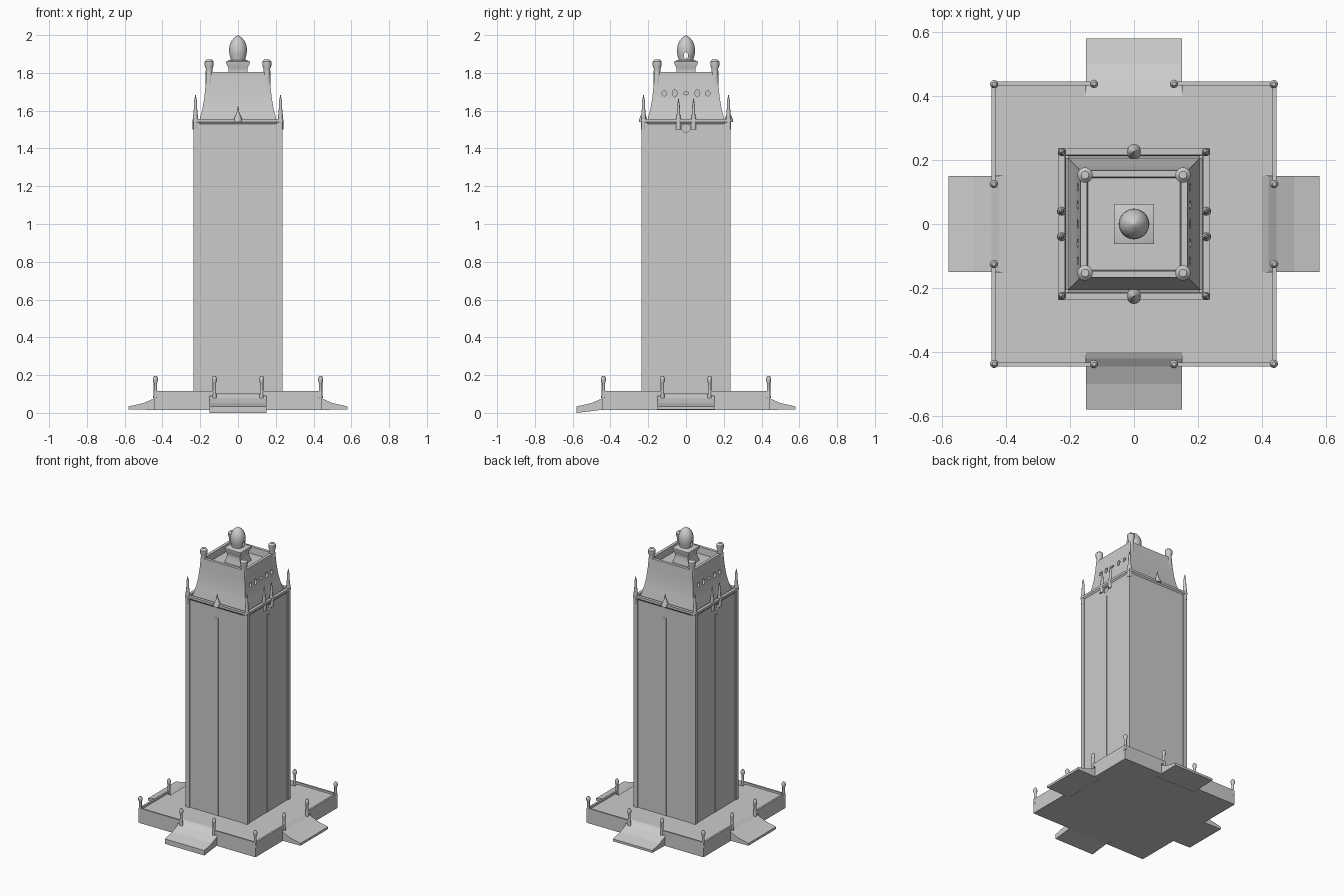
import bpy, bmesh, math
from mathutils import Matrix

if "Cube" in bpy.data.objects:
    bpy.data.objects.remove(bpy.data.objects["Cube"])


def make(name, bm, smooth=False):
    bmesh.ops.recalc_face_normals(bm, faces=bm.faces)
    me = bpy.data.meshes.new(name)
    bm.to_mesh(me)
    bm.free()
    ob = bpy.data.objects.new(name, me)
    bpy.context.collection.objects.link(ob)
    if smooth:
        bpy.ops.object.select_all(action='DESELECT')
        ob.select_set(True)
        bpy.context.view_layer.objects.active = ob
        bpy.ops.object.shade_smooth_by_angle(angle=math.radians(40))
    return ob


def loft(bm, rings):
    """Skin closed rings of points and cap both ends."""
    vs = [[bm.verts.new(p) for p in r] for r in rings]
    n = len(vs[0])
    for a, b in zip(vs, vs[1:]):
        for i in range(n):
            bm.faces.new((a[i], a[(i + 1) % n], b[(i + 1) % n], b[i]))
    bm.faces.new(vs[0])
    bm.faces.new(vs[-1])


def square(name, profile, smooth=False):
    bm = bmesh.new()
    loft(bm, [[(h, h, z), (-h, h, z), (-h, -h, z), (h, -h, z)] for h, z in profile])
    return make(name, bm, smooth)


def turned(name, profile, x, y, n=12):
    bm = bmesh.new()
    loft(bm, [[(x + r * math.cos(2 * math.pi * i / n), y + r * math.sin(2 * math.pi * i / n), z)
               for i in range(n)] for r, z in profile])
    return make(name, bm, True)


def box(name, x0, x1, y0, y1, z0, z1):
    bm = bmesh.new()
    loft(bm, [[(x0, y0, z), (x1, y0, z), (x1, y1, z), (x0, y1, z)] for z in (z0, z1)])
    return make(name, bm)


def turn(ob, k):
    ob.data.transform(Matrix.Rotation(k * math.pi / 2, 4, 'Z'))
    return ob


def cutter(bm, x, y, z, ry, rz, length):
    m = (Matrix.Translation((x, y, z)) @ Matrix.Diagonal((1, ry, rz, 1))
         @ Matrix.Rotation(math.pi / 2, 4, 'Y'))
    bmesh.ops.create_cone(bm, cap_ends=True, segments=20, radius1=1, radius2=1,
                          depth=length, matrix=m)


def cut(ob, bm, name):
    c = make(name, bm)
    c.hide_render = True
    c.hide_set(True)
    mod = ob.modifiers.new("cut", 'BOOLEAN')
    mod.operation = 'DIFFERENCE'
    mod.solver = 'EXACT'
    mod.object = c


# Platform with a notch on every side for the ramps
quarter = [(0.445, -0.445), (0.445, -0.15), (0.40, -0.15), (0.40, 0.15), (0.445, 0.15)]
outline = []
for k in range(4):
    c, s = round(math.cos(k * math.pi / 2)), round(math.sin(k * math.pi / 2))
    outline += [(x * c - y * s, x * s + y * c) for x, y in quarter]
bm = bmesh.new()
loft(bm, [[(x, y, z) for x, y in outline] for z in (0.015, 0.103)])
make("platform", bm)

# Profiles of the turned parts
post = [(0.011, 0.08), (0.009, 0.12), (0.009, 0.16), (0.013, 0.17), (0.013, 0.185), (0.006, 0.196)]
pinnacle = [(0.013, 1.50), (0.013, 1.57), (0.009, 1.61), (0.008, 1.65), (0.001, 1.685)]
side_spike = [(0.015, 1.50), (0.014, 1.55), (0.009, 1.58), (0.007, 1.63), (0.001, 1.665)]
mid_spike = [(0.024, 1.54), (0.02, 1.56), (0.008, 1.585), (0.001, 1.625)]
urn = [(0.02, 1.72), (0.019, 1.80), (0.017, 1.82), (0.024, 1.84), (0.024, 1.86), (0.012, 1.872)]

# Parts repeated on the four sides
ramp_section = [(0.40, 0.103), (0.42, 0.094), (0.445, 0.076), (0.50, 0.052), (0.58, 0.034),
                (0.58, 0.018), (0.445, 0.016), (0.40, 0.016)]
for k in range(4):
    sec = [(u, 0.0 if k == 3 and i == 5 else z) for i, (u, z) in enumerate(ramp_section)]
    bm = bmesh.new()
    loft(bm, [[(u, y, z) for u, z in sec] for y in (-0.15, 0.15)])
    turn(make("ramp", bm), k)
    for y0, y1 in ((-0.445, -0.13), (0.13, 0.445)):
        turn(box("parapet", 0.433, 0.445, y0, y1, 0.09, 0.116), k)
    turn(turned("corner_post", post, 0.437, 0.437), k)
    for s in (-1, 1):
        turn(turned("gate_post", post, 0.438, s * 0.125), k)
    # Shaft pilasters and mullions
    turn(box("corner_pilaster", 0.205, 0.235, 0.205, 0.235, 0.09, 1.54), k)
    turn(box("mullion", 0.22, 0.233, -0.012, 0.012, 0.09, 1.46), k)
    # Pinnacles and crown urns
    turn(turned("pinnacle", pinnacle, 0.225, 0.225), k)
    turn(turned("crown_urn", urn, 0.153, 0.153, 16), k)
    if k % 2:
        turn(turned("middle_spike", mid_spike, 0.226, 0), k)
    else:
        for s in (-1, 1):
            turn(turned("side_spike", side_spike, 0.226, s * 0.04), k)

# Shaft with gutter behind the cornice, and a round recess on two sides
shaft = square("shaft", [(0.23, 0.09), (0.23, 1.53), (0.237, 1.54), (0.237, 1.555),
                         (0.216, 1.555), (0.213, 1.53)])
bm = bmesh.new()
for s in (-1, 1):
    cutter(bm, s * 0.24, 0, 1.508, 0.024, 0.021, 0.04)
cut(shaft, bm, "round_recess_cutter")

# Flared crown with a sunken roof and small arched recesses
crown = square("crown", [(0.208, 1.52), (0.203, 1.555), (0.188, 1.61), (0.178, 1.67), (0.171, 1.74),
                         (0.167, 1.805), (0.147, 1.805), (0.143, 1.76)], True)
bm = bmesh.new()
for s in (-1, 1):
    for y, ry, rz in ((-0.115, .012, .014), (-0.06, .013, .019), (0, .014, .008),
                      (0.06, .013, .019), (0.115, .012, .014)):
        cutter(bm, s * 0.18, y, 1.692, ry, rz, 0.05)
cut(crown, bm, "arch_recess_cutter")

# Cupola: flared square pedestal and a pointed dome with an opening through it
square("cupola_pedestal", [(0.062, 1.75), (0.056, 1.78), (0.05, 1.80), (0.05, 1.825),
                           (0.063, 1.85), (0.063, 1.86), (0.045, 1.868)], True)
dome = turned("dome", [(0.038, 1.85), (0.040, 1.875), (0.046, 1.895), (0.048, 1.92), (0.045, 1.945),
                       (0.036, 1.968), (0.022, 1.985), (0.01, 1.994), (0.001, 2.0)], 0, 0, 32)
bm = bmesh.new()
cutter(bm, 0, 0, 1.892, 0.012, 0.018, 0.2)
cut(dome, bm, "dome_opening_cutter")
